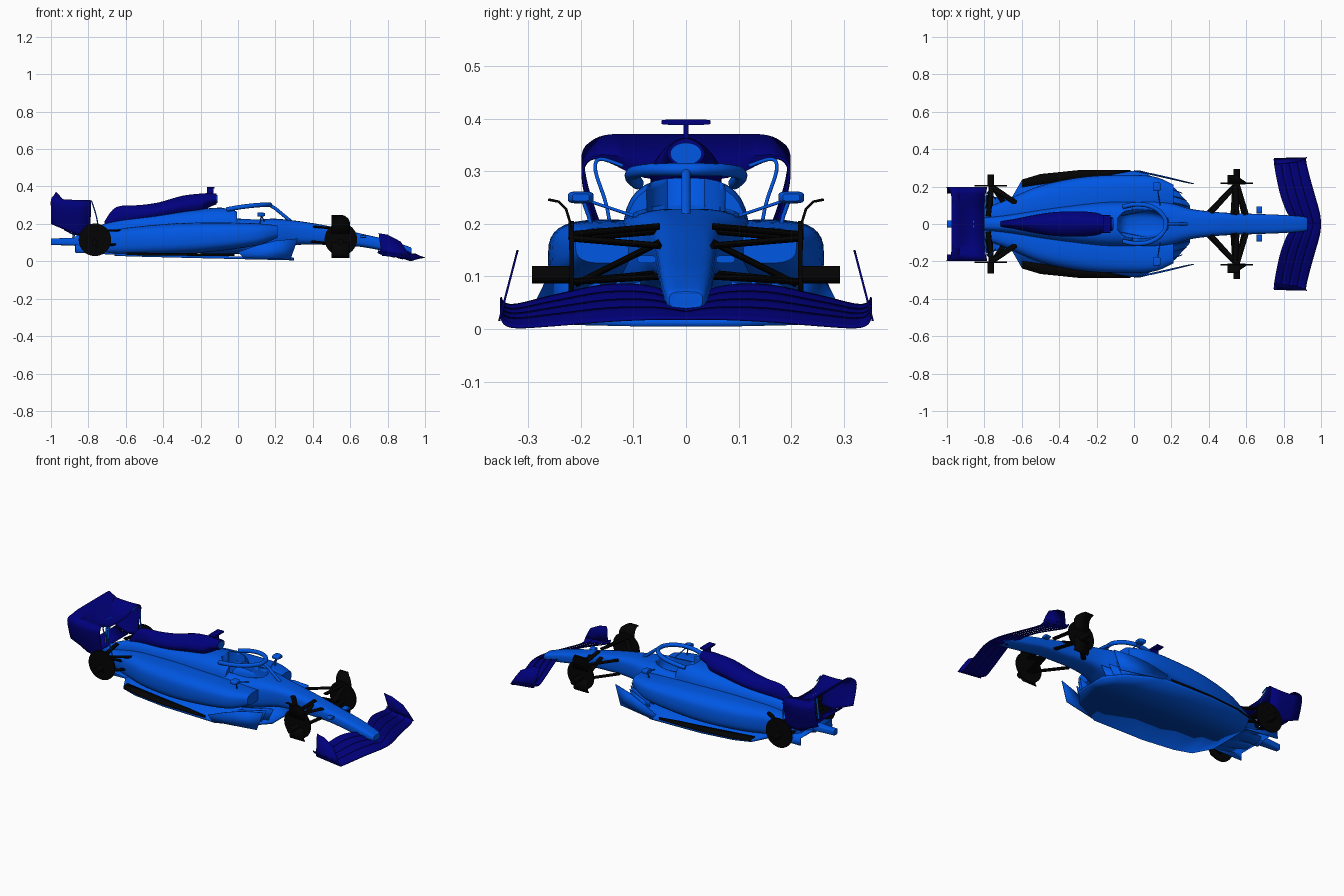
import bpy, bmesh, math
from mathutils import Vector

if "Cube" in bpy.data.objects:
    bpy.data.objects.remove(bpy.data.objects["Cube"])


def material(name, rgb):
    m = bpy.data.materials.new(name)
    m.diffuse_color = (*rgb, 1)
    m.use_nodes = True
    m.node_tree.nodes["Principled BSDF"].inputs["Base Color"].default_value = m.diffuse_color
    return m


BLUE = material("blue", (0.0, 0.095, 0.78))
NAVY = material("navy", (0.0, 0.0, 0.2))
BLACK = material("black", (0.001, 0.001, 0.001))


def build(name, verts, faces, mat, mirror=False, thick=0, angle=35):
    me = bpy.data.meshes.new(name)
    me.from_pydata(verts, [], faces)
    bm = bmesh.new()
    bm.from_mesh(me)
    bmesh.ops.recalc_face_normals(bm, faces=bm.faces)
    bm.to_mesh(me)
    bm.free()
    ob = bpy.data.objects.new(name, me)
    bpy.context.collection.objects.link(ob)
    me.materials.append(mat)
    if thick:
        s = ob.modifiers.new("thickness", "SOLIDIFY")
        s.thickness, s.offset = thick, 0
    if mirror:
        m = ob.modifiers.new("mirror", "MIRROR")
        m.use_axis = (False, True, False)
        m.use_clip = True
    bpy.ops.object.select_all(action="DESELECT")
    bpy.context.view_layer.objects.active = ob
    ob.select_set(True)
    bpy.ops.object.shade_smooth_by_angle(angle=math.radians(angle))
    return ob


def spline(rows, steps):
    """Catmull-Rom through rows of numbers."""
    out = []
    for i in range(len(rows) - 1):
        a, b, c, d = (rows[max(0, min(len(rows) - 1, i + k))] for k in (-1, 0, 1, 2))
        for s in range(steps):
            t = s / steps
            out.append([0.5 * (2*q + (r - p)*t + (2*p - 5*q + 4*r - u)*t*t + (3*q - p - 3*r + u)*t**3)
                        for p, q, r, u in zip(a, b, c, d)])
    return out + [list(rows[-1])]


def loft(name, rows, mat, n=2.6, mirror=False, sides=32, steps=5):
    """Superellipse sections: x, centre y, half width, bottom z, top z."""
    verts, faces = [], []
    secs = spline(rows, steps)
    for x, yc, hw, zb, zt in secs:
        for k in range(sides):
            c, s = math.cos(2*math.pi*k/sides), math.sin(2*math.pi*k/sides)
            verts.append((x, yc + hw*math.copysign(abs(c)**(2/n), c),
                          (zb + zt)/2 + (zt - zb)/2*math.copysign(abs(s)**(2/n), s)))
    for i in range(len(secs) - 1):
        for k in range(sides):
            j = (k + 1) % sides
            faces.append((i*sides + k, i*sides + j, (i+1)*sides + j, (i+1)*sides + k))
    faces += [tuple(range(sides)), tuple(range(len(verts) - sides, len(verts)))]
    return build(name, verts, faces, mat, mirror)


def sheet(name, rows, mat, thick=0.005, mirror=True):
    """Skin over rows of 3D points."""
    w = len(rows[0])
    faces = [(i*w + k, i*w + k + 1, (i+1)*w + k + 1, (i+1)*w + k)
             for i in range(len(rows) - 1) for k in range(w - 1)]
    return build(name, [p for r in rows for p in r], faces, mat, mirror, thick)


def plate(name, pts, mat, thick=0.005):
    return build(name, pts, [tuple(range(len(pts)))], mat, True, thick)


def tube(name, pts, r, mat, flat=1.0, mirror=True, sides=12):
    """Tube through points; flat squashes its height."""
    verts, faces = [], []
    pts = [Vector(p) for p in pts]
    for i, p in enumerate(pts):
        d = (pts[min(i + 1, len(pts) - 1)] - pts[max(i - 1, 0)]).normalized()
        u = d.cross(Vector((0, 0, 1)))
        u = u.normalized() if u.length > 1e-4 else Vector((1, 0, 0))
        v = u.cross(d)
        for k in range(sides):
            a = 2*math.pi*k/sides
            verts.append(p + u*r*math.cos(a) + v*r*flat*math.sin(a))
    for i in range(len(pts) - 1):
        faces += [(i*sides + k, i*sides + (k+1) % sides, (i+1)*sides + (k+1) % sides, (i+1)*sides + k)
                  for k in range(sides)]
    faces += [tuple(range(sides)), tuple(range(len(verts) - sides, len(verts)))]
    return build(name, verts, faces, mat, mirror)


# Nose and survival cell
cell = loft("nose_and_tub", [
    (.928, 0, .022, .045, .066), (.915, 0, .038, .036, .078), (.8, 0, .048, .052, .115),
    (.65, 0, .054, .078, .15), (.5, 0, .06, .086, .185), (.4, 0, .068, .09, .204), (.3, 0, .082, .085, .218),
    (.2, 0, .112, .06, .228), (.1, 0, .13, .04, .228), (-.05, 0, .13, .04, .235), (-.2, 0, .11, .04, .235)], BLUE, 3.4)
# Engine cover, headrest and gearbox
cover = loft("engine_cover", [
    (-.005, 0, .115, .05, .278), (-.05, 0, .12, .05, .288), (-.2, 0, .115, .05, .28), (-.45, 0, .085, .05, .25),
    (-.7, 0, .045, .05, .205), (-.87, 0, .03, .07, .135)], BLUE, 2.8)
# Cockpit opening
cutter = loft("cockpit_cutter", [(.185, 0, .02, .17, .4), (.16, 0, .05, .15, .4), (.08, 0, .075, .12, .4),
                                 (-.04, 0, .07, .12, .4), (-.085, 0, .035, .16, .4)], BLUE, 4)
for ob in (cell, cover):
    b = ob.modifiers.new("opening", "BOOLEAN")
    b.operation, b.object, b.solver = "DIFFERENCE", cutter, "EXACT"
    bpy.context.view_layer.objects.active = ob
    bpy.ops.object.modifier_apply(modifier="opening")
bpy.data.objects.remove(cutter)

# Side pods
loft("sidepod", [
    (.21, .15, .06, .125, .192), (.1, .165, .09, .085, .203), (-.1, .15, .112, .055, .208), (-.3, .13, .118, .038, .205),
    (-.5, .1, .105, .034, .19), (-.65, .068, .075, .036, .17), (-.82, .035, .04, .05, .13)], BLUE, 3, True)
# Air box spine and fin
loft("engine_spine", [
    (-.115, 0, .036, .305, .362), (-.16, 0, .045, .285, .364), (-.2, 0, .06, .25, .362), (-.3, 0, .068, .235, .35),
    (-.42, 0, .064, .215, .316), (-.52, 0, .05, .2, .301), (-.65, 0, .025, .18, .29), (-.715, 0, .014, .175, .212)],
    NAVY, 1.7)
loft("air_intake", [(-.11, 0, .03, .312, .354), (-.13, 0, .03, .312, .354)], BLUE, 2)
loft("camera_bar", [(-.125, 0, .047, .388, .398), (-.165, 0, .047, .388, .398)], NAVY, 6)
loft("camera_post", [(-.13, 0, .005, .35, .392), (-.165, 0, .005, .35, .392)], NAVY, 6)
# Rear crash structure
loft("rear_crash_structure", [(-.78, 0, .04, .07, .14), (-.87, 0, .028, .083, .127), (-1, 0, .018, .087, .122)], BLUE, 4)

# Cockpit halo, mirrors and nose cameras
tube("halo_hoop", spline([(-.06, .092, .277), (.0, .104, .288), (.07, .1, .297), (.13, .072, .302),
                          (.165, .03, .303), (.17, 0, .303)], 4), .012, BLUE)
tube("halo_pillar", [(.165, 0, .303), (.2, 0, .282), (.285, 0, .212)], .009, BLUE, mirror=False)
loft("mirror", [(.105, .2, .024, .239, .261), (.13, .2, .024, .239, .261), (.145, .2, .016, .243, .257)], BLUE, 4, True)
tube("mirror_stalk", [(.125, .195, .243), (.12, .185, .215), (.12, .18, .195)], .004, BLUE)
tube("mirror_arm", [(.125, .19, .245), (.14, .1, .215)], .003, BLUE)
loft("nose_camera", [(.655, .075, .018, .125, .14), (.685, .075, .018, .125, .14)], BLUE, 3, True)

# Floor, diffuser and floor edge
outline = [(.3, .1, .012), (.22, .19, .014), (.04, .282, .018), (-.3, .285, .026), (-.5, .265, .031), (-.6, .235, .034),
           (-.66, .13, .036)]
sheet("floor", [[(x, 0, z), (x, y, z)] for x, y, z in outline], BLUE, .014)
sheet("diffuser", [[(x, 0, z), (x, y, z), (x, y, .035 + (z - .035)*.2)]
                   for x, y, z in ((-.62, .13, .036), (-.72, .14, .05), (-.87, .15, .09))], BLUE, .006)
sheet("floor_edge", [[(x, y, .032 - x*.01), (x, y - w, .036 - x*.01)] for x, y, w in (
    (-.02, .287, .005), (-.15, .289, .03), (-.3, .287, .045), (-.5, .267, .055), (-.6, .237, .04))], BLACK, .01)
plate("side_fence", [(.32, .215, .122), (.28, .222, .01), (.03, .284, .018), (.0, .285, .05), (.1, .268, .085),
                     (.2, .245, .11)], BLUE, .005)
for i in range(3):
    y = .1 + i*.038
    plate(f"floor_fence_{i + 1}", [(.3 - i*.02, y - .012, .09), (.27 - i*.02, y, .012), (.12, y + .035, .014),
                                   (.12, y + .035, .07)], BLUE, .004)

# Front wing: four stacked elements, stations of y, leading x z, trailing x z
stations = spline([(0, 1.0, .022, .86, .045), (.06, .993, .022, .82, .075), (.15, .968, .018, .785, .08),
                   (.25, .94, .01, .762, .06), (.32, .923, .006, .75, .043), (.345, .92, .013, .748, .045),
                   (.352, .918, .03, .748, .056)], 4)
for k in range(4):
    rows = []
    for y, xl, zl, xt, zt in stations:
        row = []
        for s in (0, .35, .7, 1):
            f = min(1, (k + s*1.12)/4)
            row.append((xl + (xt - xl)*f, y, zl + (zt - zl)*f + .007*s*s - .003))
        rows.append(row)
    sheet(f"front_wing_element_{k + 1}", rows, NAVY, .004)
plate("front_wing_endplate", [(x, .359 - .26*z, z) for x, z in (
    (.925, .015), (.9, .06), (.87, .105), (.8, .142), (.752, .15), (.765, .05), (.77, .03))], NAVY, .004)

# Rear wing: one skin wrapping from the planes into the end plates
wing = [(0, -.8, .285, -.86, .292, -.93, .322, -.975, .369), (.08, -.8, .29, -.86, .295, -.93, .323, -.975, .369),
        (.145, -.795, .318, -.86, .318, -.935, .328, -.975, .368), (.178, -.79, .325, -.86, .324, -.94, .328, -.982, .356),
        (.196, -.785, .305, -.86, .3, -.94, .305, -1, .33), (.188, -.787, .25, -.86, .24, -.94, .245, -1, .27),
        (.165, -.79, .15, -.86, .14, -.94, .175, -1, .2)]
sheet("rear_wing", [[(r[i], r[0], r[i + 1]) for i in (1, 3, 5, 7)] for r in spline(wing, 4)], NAVY, .005)
sheet("beam_wing", [[(-.85, y, .14), (-.89, y, .148), (-.93, y, .17)] for y in (0, .08, .165)], NAVY, .006)
tube("rear_wing_pylon", [(-.88, .012, .12), (-.87, .012, .22), (-.86, .012, .295)], .006, BLUE)
tube("rear_winglet_hoop", spline([(-.74, .135, .13), (-.755, .15, .23), (-.775, .172, .3), (-.785, .163, .323),
                                  (-.79, .12, .31)], 4), .0035, BLUE)

# Wheel hubs: thin brake disc and axle on each corner
for end, x, z, out, y in (("front", .55, .118, .293, .213), ("rear", -.765, .115, .265, .2)):
    tube(f"{end}_brake_drum", [(x, y, z), (x, y + .008, z)], .087, BLACK, sides=40)
    tube(f"{end}_axle", [(x, y, z - .015), (x, out, z - .015)], .017, BLACK, sides=24)
tube("rear_drive_shaft", [(-.765, 0, .11), (-.765, .2, .11)], .012, BLACK)
# Front wheel deflectors
sheet("wheel_deflector_upper", [[(.5, y, z), (b, y, z)] for y, z, b in (
    (.22, .15, .6), (.221, .205, .6), (.228, .228, .59), (.242, .242, .57), (.262, .246, .555))], BLACK)
sheet("wheel_deflector_lower", [[(.5, y, z), (.595, y, z)] for y, z in ((.22, .1), (.222, .035), (.212, .02))], BLACK)

# Suspension arms
arms = {
    "front_upper": ((.55, .215, .172), [(.41, .06, .185), (.6, .05, .158)]),
    "front_top_link": ((.54, .215, .18), [(.55, .05, .195)]),
    "front_lower": ((.55, .215, .09), [(.4, .06, .105), (.59, .05, .1)]),
    "front_push_rod": ((.54, .21, .085), [(.53, .05, .165)]),
    "rear_upper": ((-.76, .2, .165), [(-.57, .07, .165), (-.78, .04, .175)]),
    "rear_lower": ((-.76, .2, .075), [(-.6, .09, .1), (-.79, .03, .09)]),
    "rear_pull_rod": ((-.75, .195, .16), [(-.66, .06, .1)]),
}
for name, (hub, ends) in arms.items():
    for i, e in enumerate(ends):
        tube(f"{name}_arm_{i + 1}", [hub, e], .014, BLACK, .45)
